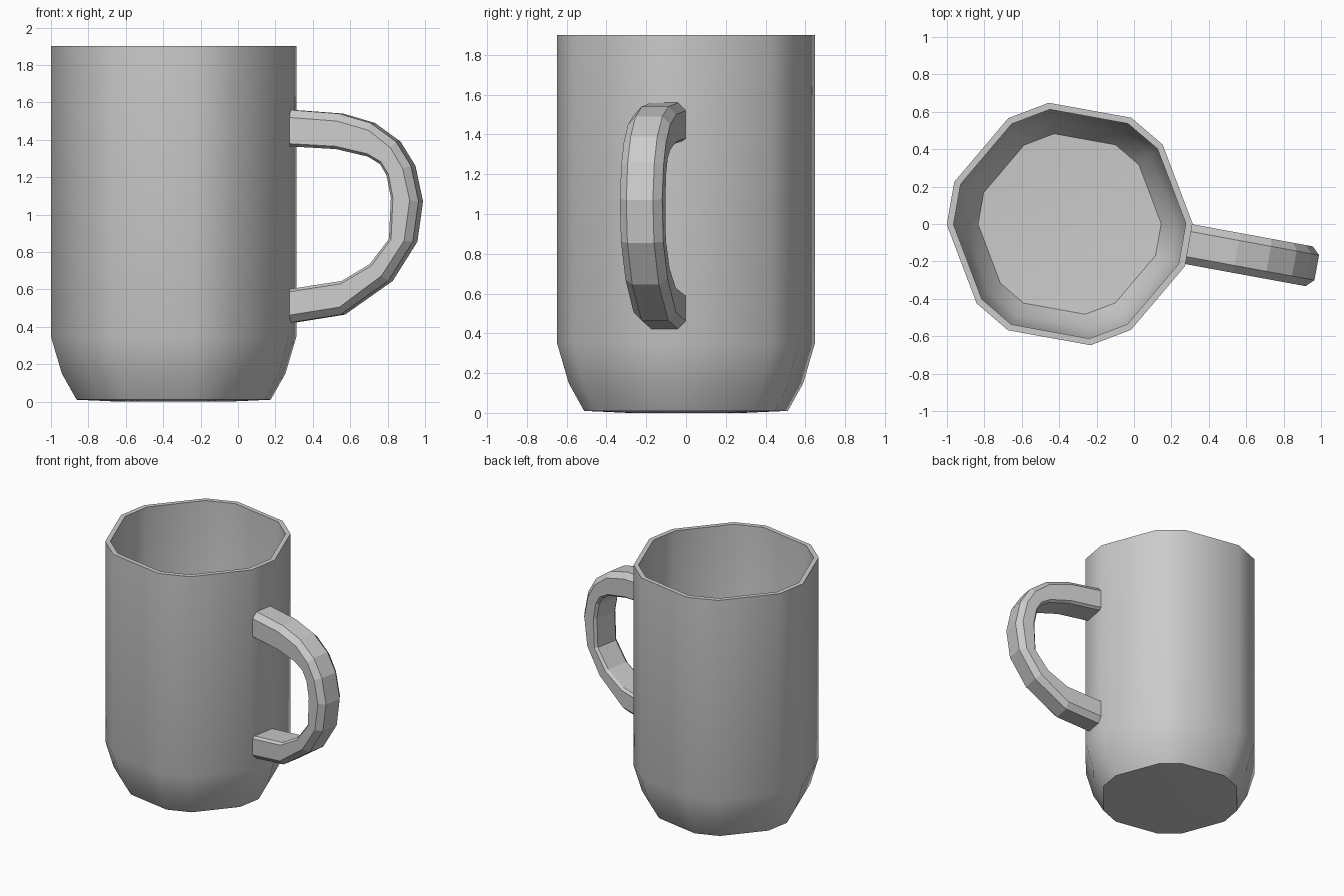
import bpy, bmesh, math
from mathutils import Vector

if "Cube" in bpy.data.objects:
    bpy.data.objects.remove(bpy.data.objects["Cube"])

CENTRE = Vector((-0.344, 0.0))


def make_object(name, bm, angle):
    bmesh.ops.recalc_face_normals(bm, faces=bm.faces)
    mesh = bpy.data.meshes.new(name)
    bm.to_mesh(mesh)
    bm.free()
    obj = bpy.data.objects.new(name, mesh)
    bpy.context.collection.objects.link(obj)
    bpy.ops.object.select_all(action='DESELECT')
    obj.select_set(True)
    bpy.context.view_layer.objects.active = obj
    bpy.ops.object.shade_smooth_by_angle(angle=math.radians(angle))
    return obj


def loft(bm, rings, closed_ends):
    rows = [[bm.verts.new(p) for p in ring] for ring in rings]
    n = len(rows[0])
    for a, b in zip(rows, rows[1:]):
        for i in range(n):
            j = (i + 1) % n
            bm.faces.new((a[i], a[j], b[j], b[i]))
    if closed_ends:
        bm.faces.new(rows[0])
        bm.faces.new(rows[-1])
    return rows


# Cup: half of the twelve-sided outline, repeated by a half turn
half = [(0.657, 0.003), (0.497, 0.425), (0.33, 0.568),
        (-0.112, 0.648), (-0.328, 0.566), (-0.617, 0.225)]
outline = [Vector(p) for p in half] + [-Vector(p) for p in half]

# Scale and height, from the outside base over the rim to the inside floor
profile = [(0.45, 0.0), (0.79, 0.01), (0.91, 0.15), (1.0, 0.35), (1.0, 1.9),
           (0.945, 1.9), (0.945, 0.36), (0.865, 0.17), (0.745, 0.05), (0.4, 0.04)]
bm = bmesh.new()
loft(bm, [[(CENTRE.x + p.x * s, CENTRE.y + p.y * s, z) for p in outline]
          for s, z in profile], True)
make_object("cup", bm, 42)

# Handle: outer and inner side-view points for each section
outer = [(0.28, 1.56), (0.55, 1.54), (0.72, 1.49), (0.857, 1.39), (0.937, 1.26),
         (0.977, 1.07), (0.947, 0.855), (0.815, 0.645), (0.56, 0.465), (0.28, 0.42)]
inner = [(0.28, 1.365), (0.54, 1.35), (0.71, 1.31), (0.775, 1.27), (0.81, 1.21),
         (0.833, 1.09), (0.823, 0.87), (0.72, 0.735), (0.57, 0.645), (0.28, 0.60)]
turn = math.radians(-10.4)
side = Vector((-math.sin(turn), math.cos(turn), 0))
WIDTH, CHAMFER = 0.108, 0.04


def handle_point(p, w):
    x, z = p
    return Vector((x, -0.108 + (x - 0.294) * math.tan(turn), z)) + side * w


rings = []
for o, i in zip(outer, inner):
    o, i = Vector(o), Vector(i)
    shoulder = o + (i - o).normalized() * CHAMFER
    foot = i + (o - i).normalized() * 0.015
    rings.append([handle_point(o, WIDTH - CHAMFER), handle_point(shoulder, WIDTH),
                  handle_point(foot, WIDTH), handle_point(i, WIDTH - 0.02),
                  handle_point(i, 0.02 - WIDTH), handle_point(foot, -WIDTH),
                  handle_point(shoulder, -WIDTH), handle_point(o, CHAMFER - WIDTH)])
bm = bmesh.new()
loft(bm, rings, True)
make_object("handle", bm, 5)
